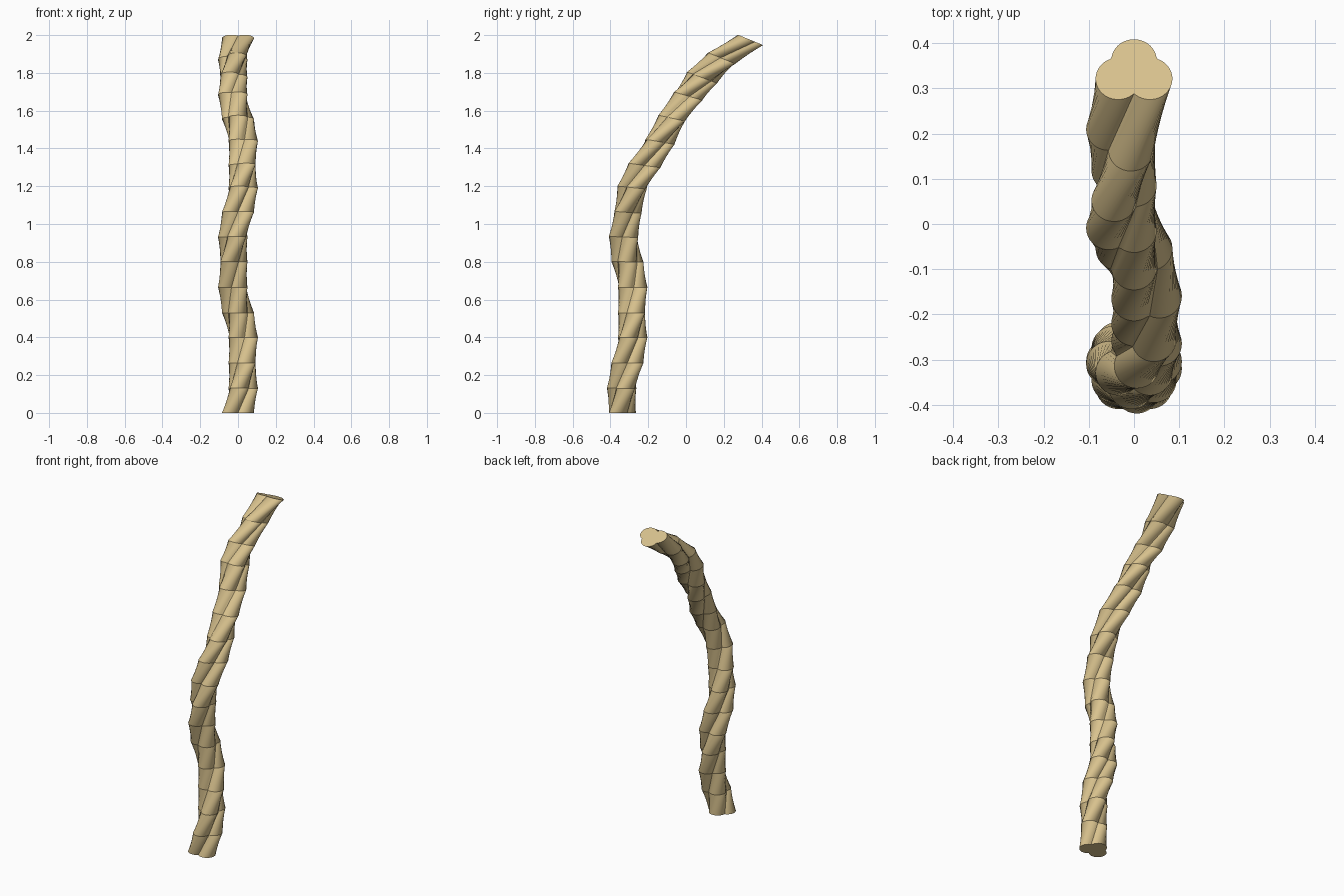
import bpy, bmesh, math
from mathutils import Vector, Matrix

if "Cube" in bpy.data.objects:
    bpy.data.objects.remove(bpy.data.objects["Cube"])

# Path of the twist axis: (y, z) of each ring
PATH = [(-.315, 0), (-.313, .13), (-.31, .265), (-.31, .40), (-.31, .53), (-.31, .665),
        (-.31, .80), (-.303, .93), (-.285, 1.06), (-.258, 1.19), (-.22, 1.31), (-.165, 1.44),
        (-.097, 1.565), (-.015, 1.685), (.085, 1.775), (.215, 1.867), (.362, 1.966)]
# Three strands: one on the axis, two beside it
R = .05
STRANDS = [Vector((0, 0)), Vector((.044, .035)), Vector((.044, -.035))]
CENTRE = Vector((.027, 0))
SIDES = 60


def outline():
    """Outer edge of the three overlapping circles."""
    pts = []
    for i in range(SIDES):
        a = 2 * math.pi * i / SIDES
        d = Vector((math.cos(a), math.sin(a)))
        best = 0
        for c in STRANDS:
            o = CENTRE - c
            b = o.dot(d)
            disc = b * b - o.length_squared + R * R
            if disc > 0:
                best = max(best, -b + math.sqrt(disc))
        pts.append(CENTRE + d * best)
    return pts


section = outline()
bm = bmesh.new()
rings = []
for i, (y, z) in enumerate(PATH):
    y0, z0 = PATH[max(i - 1, 0)]
    y1, z1 = PATH[min(i + 1, len(PATH) - 1)]
    # rings lean only part of the way with the path
    tilt = -0.4 * math.atan2(y1 - y0, z1 - z0)
    turn = math.radians(-90 + 45 * i)
    m = (Matrix.Translation((0, y, z)) @ Matrix.Rotation(tilt if i else 0, 4, 'X')
         @ Matrix.Rotation(turn, 4, 'Z'))
    rings.append([bm.verts.new(m @ Vector((p.x, p.y, 0))) for p in section])

# Skin and end caps
for a, b in zip(rings, rings[1:]):
    for j in range(SIDES):
        k = (j + 1) % SIDES
        bm.faces.new((a[j], a[k], b[k], b[j]))
bm.faces.new(rings[0][::-1])
bm.faces.new(rings[-1])
bmesh.ops.recalc_face_normals(bm, faces=bm.faces[:])

mesh = bpy.data.meshes.new("twisted_vine")
bm.to_mesh(mesh)
bm.free()
vine = bpy.data.objects.new("twisted_vine", mesh)
bpy.context.collection.objects.link(vine)

mat = bpy.data.materials.new("pale tan")
mat.diffuse_color = (.69, .54, .27, 1)
mat.use_nodes = True
mat.node_tree.nodes["Principled BSDF"].inputs["Base Color"].default_value = mat.diffuse_color
mesh.materials.append(mat)

bpy.context.view_layer.objects.active = vine
vine.select_set(True)
bpy.ops.object.shade_smooth_by_angle(angle=math.radians(35))
